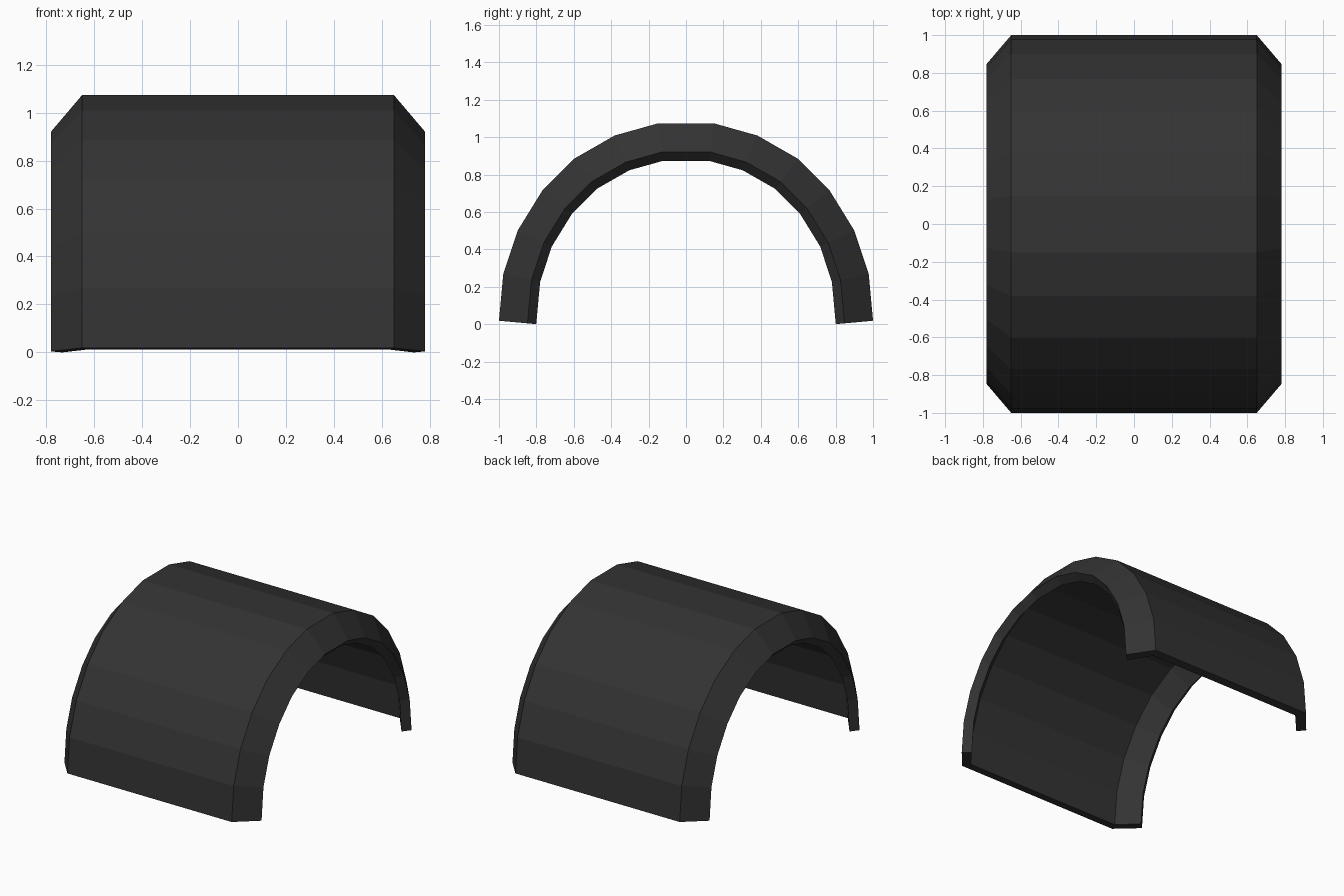
import bpy
import bmesh
from mathutils import Vector

if "Cube" in bpy.data.objects:
    bpy.data.objects.remove(bpy.data.objects["Cube"])

# Half of the arch outline (y, z), from crown to foot, mirrored to a full arch
half = [(0.15, 1.073), (0.382, 1.008), (0.60, 0.883), (0.768, 0.714),
        (0.90, 0.50), (0.977, 0.267), (1.0, 0.018)]
arch = [Vector((-y, z)) for y, z in reversed(half)] + [Vector(p) for p in half]

# Cross-section of the thin shell (x, depth below the outline), bevelled rims
side = [(0.65, 0.0), (0.78, 0.153), (0.733, 0.2), (0.622, 0.06)]
section = side + [(-x, d) for x, d in reversed(side)]


def inward(a, b):
    """Unit normal of an outline edge, pointing to the inside of the arch."""
    d = (b - a).normalized()
    return Vector((d.y, -d.x))


def miter(i):
    """Offset direction at an outline point that keeps the depth constant."""
    normals = []
    if i > 0:
        normals.append(inward(arch[i - 1], arch[i]))
    if i < len(arch) - 1:
        normals.append(inward(arch[i], arch[i + 1]))
    m = sum(normals, Vector((0, 0))).normalized()
    return m / m.dot(normals[0])


# Sweep the section along the arch
bm = bmesh.new()
rings = []
for i, p in enumerate(arch):
    m = miter(i)
    rings.append([bm.verts.new((x, p.x + m.x * d, p.y + m.y * d))
                  for x, d in section])
n = len(section)
for a, b in zip(rings, rings[1:]):
    for j in range(n):
        k = (j + 1) % n
        bm.faces.new((a[j], a[k], b[k], b[j]))

# Close both feet with quads
for ring in (rings[0], rings[-1]):
    for quad in ((0, 1, 2, 3), (7, 0, 3, 4), (6, 7, 4, 5)):
        bm.faces.new([ring[q] for q in quad])
bmesh.ops.recalc_face_normals(bm, faces=bm.faces)

# Rest the feet on the ground
low = min(v.co.z for v in bm.verts)
bmesh.ops.translate(bm, verts=bm.verts, vec=(0, 0, -low))

mesh = bpy.data.meshes.new("arched_cover")
bm.to_mesh(mesh)
bm.free()
cover = bpy.data.objects.new("arched_cover", mesh)
bpy.context.collection.objects.link(cover)

# Dark plastic colour
mat = bpy.data.materials.new("dark_grey")
mat.diffuse_color = (0.033, 0.033, 0.033, 1)
mat.use_nodes = True
mat.node_tree.nodes["Principled BSDF"].inputs["Base Color"].default_value = mat.diffuse_color
mesh.materials.append(mat)
